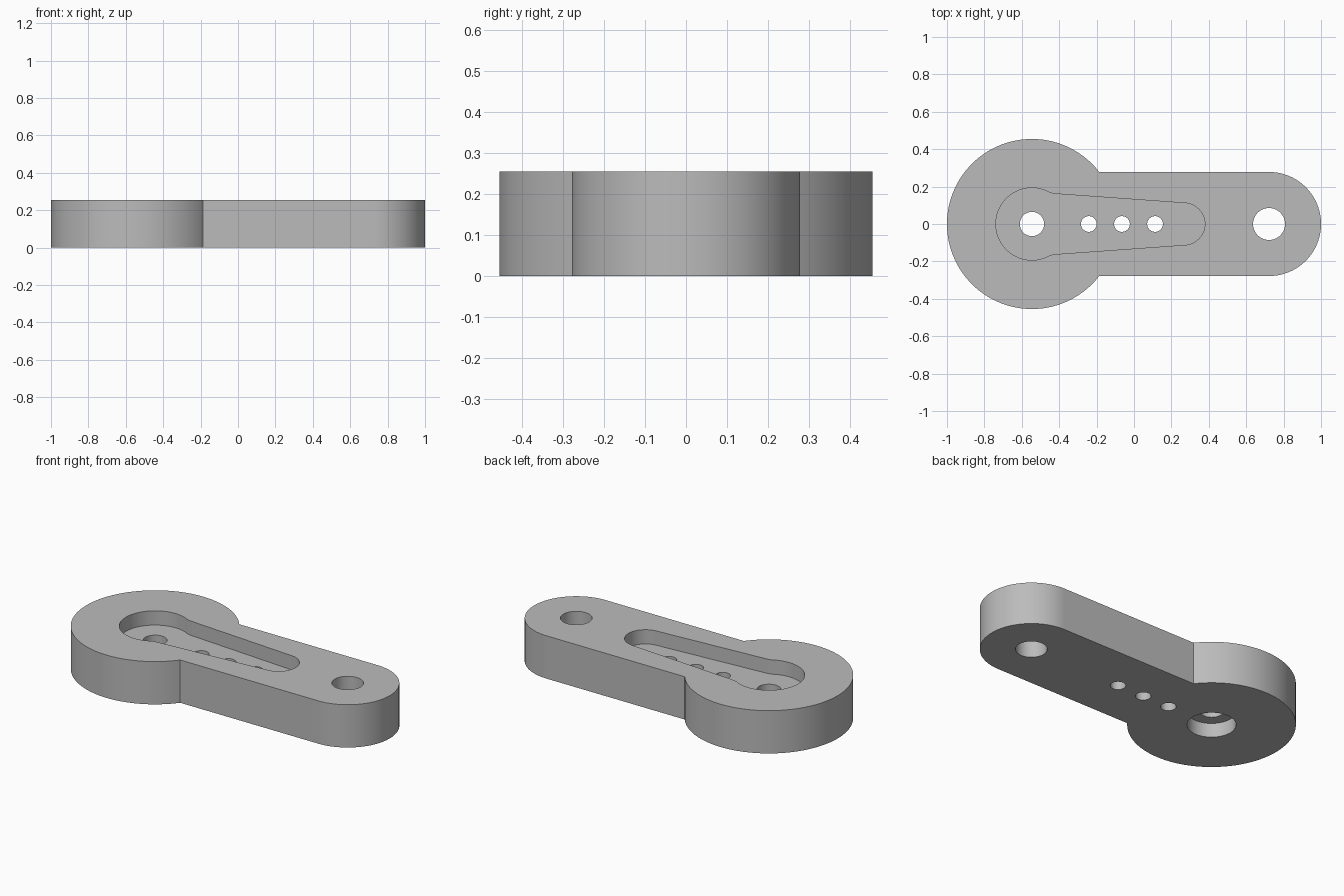
import bpy, bmesh, math

if "Cube" in bpy.data.objects:
    bpy.data.objects.remove(bpy.data.objects["Cube"])

H = 0.2545                      # plate thickness
BIG_X, END_X = -0.5455, 0.722   # centres of the two rounded ends
LOW, HIGH = H / 3, H * 2 / 3    # counterbore ceiling and pocket floor


def arc(cx, r, a0, a1, n):
    """Points on an arc centred on the x axis, angles in degrees."""
    return [(cx + r * math.cos(math.radians(a0 + (a1 - a0) * i / n)),
             r * math.sin(math.radians(a0 + (a1 - a0) * i / n))) for i in range(n + 1)]


def mirrored(upper):
    """Close an upper half outline that starts and ends on the x axis."""
    return upper + [(x, -y) for x, y in reversed(upper[1:-1])]


def prism(name, pts, z0, z1):
    bm = bmesh.new()
    face = bm.faces.new([bm.verts.new((x, y, z0)) for x, y in pts])
    new = bmesh.ops.extrude_face_region(bm, geom=[face])["geom"]
    bmesh.ops.translate(bm, vec=(0, 0, z1 - z0),
                        verts=[v for v in new if isinstance(v, bmesh.types.BMVert)])
    bmesh.ops.recalc_face_normals(bm, faces=bm.faces[:])
    mesh = bpy.data.meshes.new(name)
    bm.to_mesh(mesh)
    bm.free()
    ob = bpy.data.objects.new(name, mesh)
    bpy.context.collection.objects.link(ob)
    return ob


def cylinder(name, x, r, z0, z1):
    return prism(name, arc(x, r, 0, 360, 64)[:-1], z0, z1)


# Lever plate: large round head joined to a straight arm with a round end
R, W = 0.4545, 0.278
join = math.degrees(math.asin(W / R))
plate = prism("lever_plate", mirrored(arc(BIG_X, R, 180, join, 64) + arc(END_X, W, 90, 0, 40)), 0, H)

# Keyhole pocket outline: round head, small fillet, tapering sides, round tip
head = arc(BIG_X, 0.193, 180, 62, 40)
tip = arc(0.267, 0.112, 86, 0, 32)
p0, p2 = head[-1], (-0.415, 0.161)
corner = (-0.442, 0.163)
fillet = [tuple((1 - t) ** 2 * a + 2 * t * (1 - t) * b + t * t * c
                for a, b, c in zip(p0, corner, p2)) for t in (0.2, 0.4, 0.6, 0.8, 1)]

# Cutters: pocket on top, counterbore below, and through holes
cutters = [
    prism("pocket_cutter", mirrored(head + fillet + tip), HIGH, H + 0.1),
    cylinder("counterbore_cutter", BIG_X, 0.132, -0.1, LOW),
    cylinder("head_hole_cutter", BIG_X, 0.065, -0.2, H + 0.2),
    cylinder("end_hole_cutter", END_X, 0.0855, -0.2, H + 0.2),
]
for i in range(3):
    cutters.append(cylinder(f"small_hole_cutter_{i + 1}", -0.2415 + 0.177 * i, 0.042, -0.2, H + 0.2))

for c in cutters:
    mod = plate.modifiers.new(c.name, 'BOOLEAN')
    mod.operation, mod.solver, mod.object = 'DIFFERENCE', 'EXACT', c

# Bake the cuts and remove the cutters
bpy.context.view_layer.update()
result = bpy.data.meshes.new_from_object(plate.evaluated_get(bpy.context.evaluated_depsgraph_get()))
plate.modifiers.clear()
plate.data = result
for c in cutters:
    bpy.data.objects.remove(c)

# Plain grey finish
grey = bpy.data.materials.new("light_grey")
grey.diffuse_color = (0.5, 0.5, 0.5, 1)
grey.use_nodes = True
grey.node_tree.nodes["Principled BSDF"].inputs["Base Color"].default_value = grey.diffuse_color
plate.data.materials.clear()
plate.data.materials.append(grey)

bpy.context.view_layer.objects.active = plate
plate.select_set(True)
bpy.ops.object.shade_smooth_by_angle(angle=math.radians(30))
